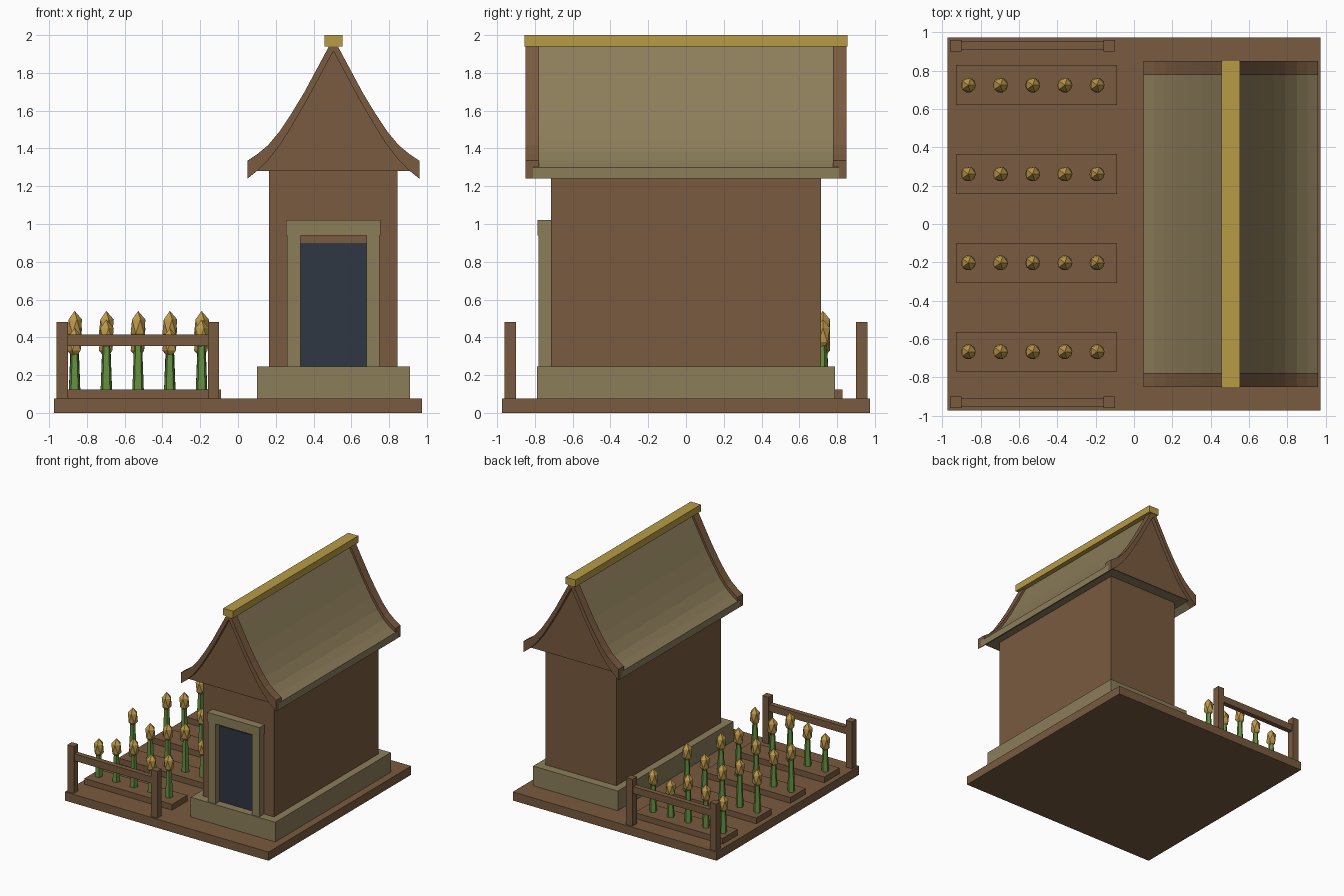
import bpy
import bmesh

cube = bpy.data.objects.get("Cube")
if cube:
    bpy.data.objects.remove(cube, do_unlink=True)


def material(name, rgb):
    m = bpy.data.materials.new(name)
    m.use_nodes = True
    colour = (*rgb, 1.0)
    m.diffuse_color = colour
    m.node_tree.nodes["Principled BSDF"].inputs["Base Color"].default_value = colour
    return m


WOOD = material("brown wood", (0.190, 0.103, 0.050))
STONE = material("khaki stone", (0.262, 0.206, 0.102))
GOLD = material("ridge gold", (0.477, 0.330, 0.060))
BUD = material("bud gold", (0.510, 0.315, 0.070))
STEM = material("stem green", (0.130, 0.275, 0.052))
DOOR = material("dark blue door", (0.028, 0.038, 0.057))


def finish(name, bm, mat):
    bmesh.ops.recalc_face_normals(bm, faces=bm.faces)
    mesh = bpy.data.meshes.new(name)
    bm.to_mesh(mesh)
    bm.free()
    mesh.materials.append(mat)
    obj = bpy.data.objects.new(name, mesh)
    bpy.context.collection.objects.link(obj)
    return obj


def box(name, x, y, z, mat):
    """Box from (min, max) ranges on each axis."""
    bm = bmesh.new()
    bmesh.ops.create_cube(bm, size=1)
    for v in bm.verts:
        v.co = [r[0] if c < 0 else r[1] for c, r in zip(v.co, (x, y, z))]
    return finish(name, bm, mat)


def extrude(name, outline, y0, y1, mat):
    """Prism along y from an x-z outline."""
    bm = bmesh.new()
    face = bm.faces.new([bm.verts.new((x, y0, z)) for x, z in outline])
    moved = bmesh.ops.extrude_face_region(bm, geom=[face])["geom"]
    for v in moved:
        if isinstance(v, bmesh.types.BMVert):
            v.co.y = y1
    return finish(name, bm, mat)


CX = 0.505   # centre line of the house


def mirrored(half):
    """Full x-z line from a right half given as (distance from centre, z), apex last."""
    right = [(CX + d, z) for d, z in half]
    left = [(CX - d, z) for d, z in half[:-1]]
    return left + right[::-1]


# Ground and house body
box("ground_slab", (-0.975, 0.975), (-0.975, 0.975), (0, 0.075), WOOD)
box("foundation", (0.10, 0.91), (-0.79, 0.79), (0.075, 0.245), STONE)
box("walls", (0.165, 0.845), (-0.715, 0.715), (0.245, 1.285), WOOD)

# Doorway
box("door", (0.33, 0.68), (-0.722, -0.71), (0.245, 0.90), DOOR)
for side, x in (("right", 0.26), ("left", 0.68)):
    box(f"door_jamb_{side}", (x, x + 0.07), (-0.78, -0.71), (0.245, 0.94), STONE)
box("door_lintel", (0.255, 0.755), (-0.785, -0.71), (0.94, 1.02), STONE)

# Flared roof: upper and lower curves of the bargeboards
upper = [(0.455, 1.335), (0.40, 1.372), (0.345, 1.418), (0.285, 1.49),
         (0.225, 1.58), (0.155, 1.696), (0.08, 1.835), (0, 1.985)]
lower = [(0.455, 1.24), (0.405, 1.28), (0.34, 1.345), (0.275, 1.43),
         (0.21, 1.535), (0.14, 1.655), (0.07, 1.785), (0, 1.915)]

# Roof body sits slightly below the bargeboards and has a level soffit
roof_top = [(d, z - 0.035) for d, z in upper]
roof_top[0] = (0.456, 1.30)
soffit = [(0.456, 1.24), (0.405, 1.28)]
roof_outline = mirrored(roof_top) + [(CX + d, z) for d, z in soffit] \
    + [(CX - d, z) for d, z in soffit[::-1]]
extrude("roof", roof_outline, -0.81, 0.81, STONE)

for end, s in (("front", -1), ("back", 1)):
    extrude(f"bargeboard_{end}", mirrored(upper) + mirrored(lower)[::-1],
            s * 0.778, s * 0.85, WOOD)
    extrude(f"gable_{end}", mirrored(lower[1:]), s * 0.805, s * 0.818, WOOD)
box("roof_ridge", (0.457, 0.553), (-0.855, 0.855), (1.94, 2.0), GOLD)

# Fences at the front and back of the garden
for end, y in (("front", -0.93), ("back", 0.93)):
    for side, x in (("right", -0.93), ("left", -0.13)):
        box(f"fence_post_{end}_{side}", (x - 0.03, x + 0.03),
            (y - 0.03, y + 0.03), (0.075, 0.48), WOOD)
    box(f"fence_rail_{end}", (-0.93, -0.13), (y - 0.022, y + 0.022),
        (0.355, 0.415), WOOD)


def stem(x, y, top):
    bm = bmesh.new()
    height = top - 0.12
    bmesh.ops.create_cone(bm, cap_ends=True, segments=5, radius1=0.032,
                          radius2=0.02, depth=height)
    bmesh.ops.translate(bm, verts=bm.verts, vec=(x, y, 0.12 + height / 2))
    finish("flower_stem", bm, STEM)


def bud(x, y, z):
    bm = bmesh.new()
    bmesh.ops.create_icosphere(bm, subdivisions=1, radius=1)
    bmesh.ops.scale(bm, verts=bm.verts, vec=(0.044, 0.044, 0.083))
    bmesh.ops.translate(bm, verts=bm.verts, vec=(x, y, z))
    finish("flower_bud", bm, BUD)


# Planting beds with flowers in three alternating heights
for row in range(4):
    y = -0.667 + row * 0.464
    box("planting_bed", (-0.93, -0.09), (y - 0.104, y + 0.104), (0.07, 0.125), WOOD)
    for col in range(5):
        x = -0.865 + col * 0.168
        z = 0.367 + (col + 2 * row) % 3 * 0.045
        stem(x, y, z - 0.03)
        bud(x, y, z)
